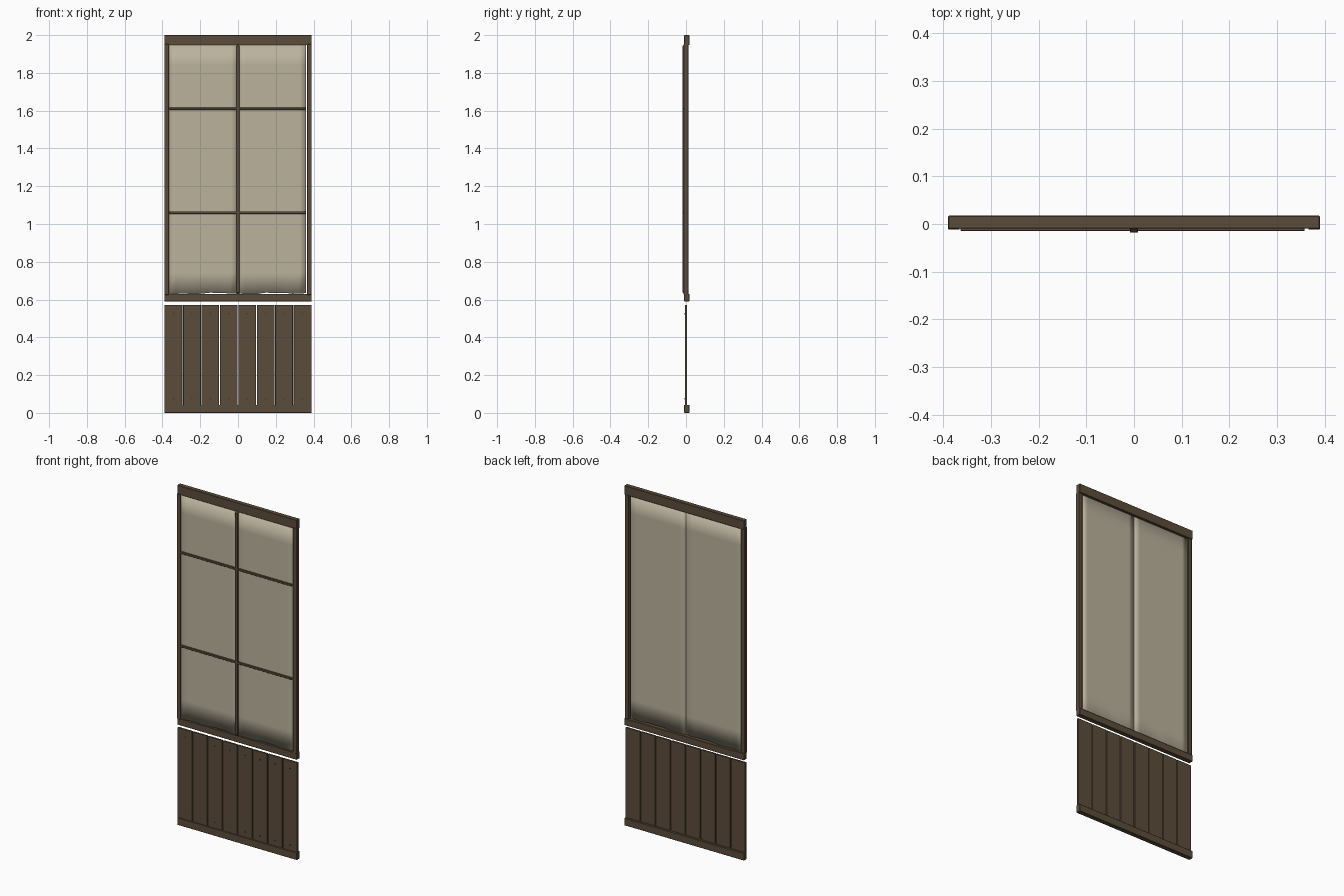
import bpy, bmesh, random
from mathutils import Matrix

if "Cube" in bpy.data.objects:
    bpy.data.objects.remove(bpy.data.objects["Cube"])

random.seed(4)


def material(name, rgb):
    m = bpy.data.materials.new(name)
    m.diffuse_color = (*rgb, 1)
    m.use_nodes = True
    m.node_tree.nodes["Principled BSDF"].inputs["Base Color"].default_value = m.diffuse_color
    return m


WOOD = material("dark_wood", (0.105, 0.072, 0.043))
NAIL = material("nail_metal", (0.05, 0.038, 0.028))
PAPER = material("paper", (0.50, 0.45, 0.34))


def finish(bm, name, mat):
    bmesh.ops.recalc_face_normals(bm, faces=bm.faces)
    me = bpy.data.meshes.new(name)
    bm.to_mesh(me)
    bm.free()
    me.materials.append(mat)
    ob = bpy.data.objects.new(name, me)
    bpy.context.collection.objects.link(ob)
    return ob


def box(name, x, y, z, bevel=0.0015):
    """Bevelled block from (min, max) pairs."""
    bm = bmesh.new()
    bmesh.ops.create_cube(bm, size=1)
    for v in bm.verts:
        v.co = [r[0] + (c + 0.5) * (r[1] - r[0]) for c, r in zip(v.co, (x, y, z))]
    if bevel:
        bmesh.ops.bevel(bm, geom=bm.edges[:], offset=bevel, segments=1, affect='EDGES')
    return finish(bm, name, WOOD)


# Rails across the full width
rail_y = (-0.0095, 0.0175)
box("top_rail", (-0.39, 0.39), rail_y, (1.947, 2.0))
box("middle_rail", (-0.39, 0.39), rail_y, (0.59, 0.63))
box("bottom_rail", (-0.39, 0.39), rail_y, (0.0, 0.043))

# Side stiles
for s, side in ((-1, "left"), (1, "right")):
    box(f"{side}_stile", sorted((s * 0.39, s * 0.366)), (-0.012, 0.012), (0.625, 1.952))

# Window bars
bar = box("vertical_bar", (-0.008, 0.008), (-0.0175, -0.004), (0.622, 1.958), 0)
for v in bar.data.vertices:      # sloped ends
    if v.co.y < -0.01:
        v.co.z += -0.016 if v.co.z > 1 else 0.016
for i, z in enumerate((1.06, 1.61)):
    box(f"cross_bar_{i + 1}", (-0.364, 0.358), (-0.0147, -0.005), (z - 0.006, z + 0.006), 0.001)


# Paper panels: softly shaded thin sheets with a slightly ragged lower edge
def paper(name, x0, x1):
    bm = bmesh.new()
    bmesh.ops.create_grid(bm, x_segments=10, y_segments=12, size=0.5)
    for v in bm.verts:
        u, w = v.co.x + 0.5, v.co.y + 0.5
        z = 0.633 + w * (1.95 - 0.633)
        if w < 0.01:
            z += random.uniform(-0.004, 0.004)
        v.co = (x0 + u * (x1 - x0), -0.006, z)
    ext = bmesh.ops.extrude_face_region(bm, geom=bm.faces[:], use_keep_orig=True)
    for v in ext["geom"]:
        if isinstance(v, bmesh.types.BMVert):
            v.co.y += 0.009
    for f in bm.faces:
        f.smooth = True
    finish(bm, name, PAPER)


paper("left_paper", -0.367, -0.0015)
paper("right_paper", 0.0015, 0.359)

# Lower planks, each with a nail at top and bottom
pitch = 0.78 / 8
for i in range(8):
    x = -0.39 + i * pitch
    box(f"plank_{i + 1}", (x + (0.002 if i else 0), x + pitch - (0.002 if i < 7 else 0)),
        (-0.005, 0.005), (0.04, 0.572), 0.001)
    bm = bmesh.new()
    for z in (0.075, 0.525):
        bmesh.ops.create_cone(
            bm, cap_ends=True, segments=8, radius1=0.004, radius2=0.004, depth=0.003,
            matrix=Matrix.Translation((x + pitch / 2, -0.0055, z)) @ Matrix.Rotation(1.5708, 4, 'X'))
    finish(bm, f"plank_nails_{i + 1}", NAIL)
